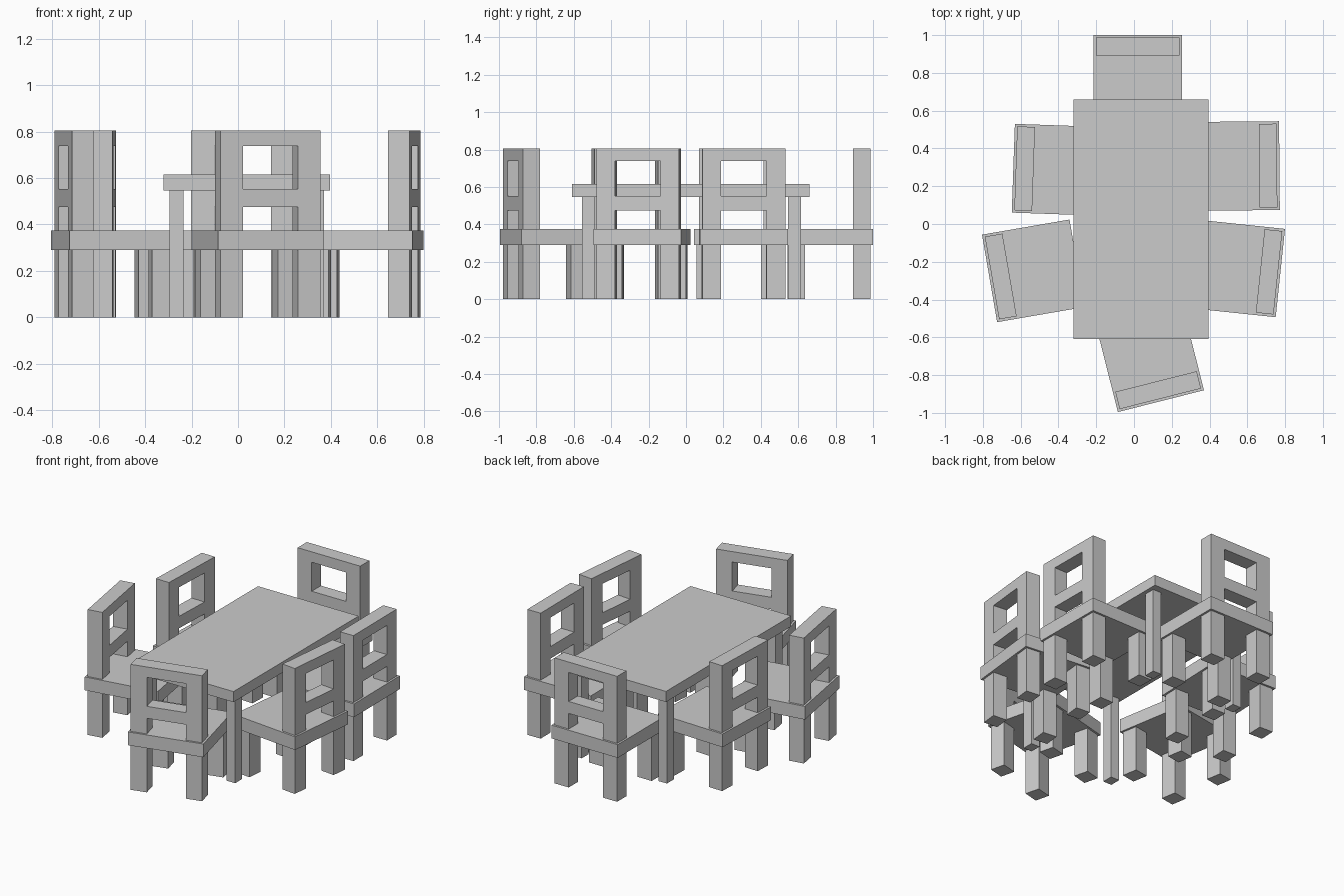
import bpy, bmesh
from math import radians
from mathutils import Matrix, Vector

if "Cube" in bpy.data.objects:
    bpy.data.objects.remove(bpy.data.objects["Cube"])


def add(name, mesh, matrix=Matrix()):
    ob = bpy.data.objects.new(name, mesh)
    bpy.context.collection.objects.link(ob)
    ob.matrix_world = matrix
    return ob


def box_mesh(name, x0, x1, y0, y1, z0, z1):
    me = bpy.data.meshes.new(name)
    bm = bmesh.new()
    bmesh.ops.create_cube(bm, size=1)
    bmesh.ops.scale(bm, vec=(x1 - x0, y1 - y0, z1 - z0), verts=bm.verts)
    bmesh.ops.translate(bm, vec=((x0 + x1) / 2, (y0 + y1) / 2, (z0 + z1) / 2), verts=bm.verts)
    bm.to_mesh(me)
    bm.free()
    return me


def plate_mesh(name, loops, y0, y1):
    """Upright plate from x-z outlines (inner loops become holes)."""
    cu = bpy.data.curves.new(name, 'CURVE')
    cu.dimensions = '2D'
    cu.fill_mode = 'BOTH'
    cu.extrude = (y1 - y0) / 2
    for pts in loops:
        sp = cu.splines.new('POLY')
        sp.points.add(len(pts) - 1)
        for p, (x, z) in zip(sp.points, pts):
            p.co = (x, z, 0, 1)
        sp.use_cyclic_u = True
    tmp = bpy.data.objects.new(name, cu)
    bpy.context.collection.objects.link(tmp)
    bpy.context.view_layer.update()
    dg = bpy.context.evaluated_depsgraph_get()
    me = bpy.data.meshes.new_from_object(tmp.evaluated_get(dg))
    bpy.data.objects.remove(tmp)
    me.transform(Matrix.Translation((0, (y0 + y1) / 2, 0)) @ Matrix.Rotation(radians(90), 4, 'X'))
    bm = bmesh.new()
    bm.from_mesh(me)
    bmesh.ops.remove_doubles(bm, verts=bm.verts, dist=1e-5)
    bmesh.ops.recalc_face_normals(bm, faces=bm.faces)
    for f in bm.faces:
        f.smooth = False
    bm.to_mesh(me)
    bm.free()
    me.name = name
    return me


# Table
add("table_top", box_mesh("table_top", -0.32, 0.395, -0.61, 0.66, 0.547, 0.615))
table_leg = box_mesh("table_leg", -0.03, 0.03, -0.035, 0.035, 0, 0.547)
for x in (-0.265, 0.34):
    for y in (-0.522, 0.58):
        add("table_leg", table_leg, Matrix.Translation((x, y, 0)))

# Chair parts, local origin at the seat centre with the backrest towards +y
S, W, T = 0.235, 0.222, 0.094      # half seat, half back width, back thickness
I = W - 0.1                        # half width of the openings
SEAT_LOW, SEAT_TOP, TOP = 0.29, 0.375, 0.805
seat = box_mesh("seat", -S, S, -S, S, SEAT_LOW, SEAT_TOP)
leg = box_mesh("leg", -0.05, 0.05, -T / 2, T / 2, 0, SEAT_LOW)
outline = [(-W, SEAT_TOP), (-I, SEAT_TOP), (-I, 0.475), (I, 0.475),
           (I, SEAT_TOP), (W, SEAT_TOP), (W, TOP), (-W, TOP)]
window = [(-I, 0.552), (I, 0.552), (I, 0.738), (-I, 0.738)]
back = plate_mesh("backrest", [outline, window], W - T, W)

# Chairs: centre x, y and the direction the backrest faces outwards
chairs = [
    (0.02, 0.765, 90), (0.085, -0.71, -75.8),
    (0.535, 0.307, 0.5), (0.541, -0.235, -6),
    (-0.404, 0.287, 178), (-0.533, -0.248, 189.8),
]
for cx, cy, ang in chairs:
    place = Matrix.Translation((cx, cy, 0)) @ Matrix.Rotation(radians(ang - 90), 4, 'Z')
    add("seat", seat, place)
    add("backrest", back, place)
    for sx in (-1, 1):
        for sy, label in ((-1, "front_leg"), (1, "back_leg")):
            add(label, leg, place @ Matrix.Translation(Vector((sx * (W - 0.05), sy * (W - T / 2), 0))))
